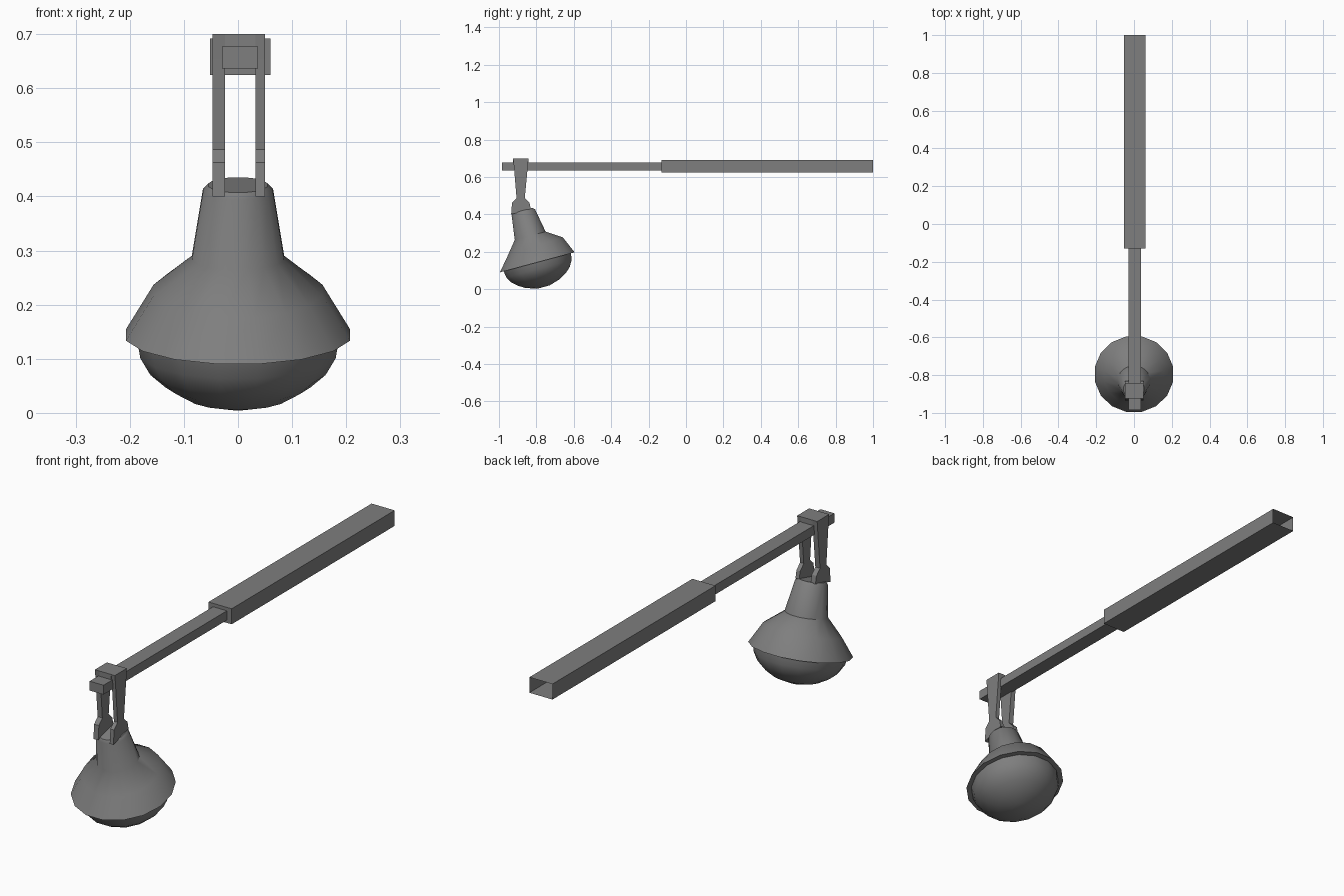
import bpy, bmesh, math
from mathutils import Matrix, Vector

cube = bpy.data.objects.get("Cube")
if cube:
    bpy.data.objects.remove(cube, do_unlink=True)

# One grey for the whole lamp
grey = bpy.data.materials.new("mid_grey")
grey.use_nodes = True
grey.diffuse_color = (0.21, 0.21, 0.21, 1)
grey.node_tree.nodes["Principled BSDF"].inputs["Base Color"].default_value = grey.diffuse_color


def finish(name, bm, smooth=False):
    bmesh.ops.recalc_face_normals(bm, faces=bm.faces)
    mesh = bpy.data.meshes.new(name)
    bm.to_mesh(mesh)
    bm.free()
    mesh.materials.append(grey)
    obj = bpy.data.objects.new(name, mesh)
    bpy.context.collection.objects.link(obj)
    if smooth:
        bpy.ops.object.select_all(action="DESELECT")
        obj.select_set(True)
        bpy.context.view_layer.objects.active = obj
        bpy.ops.object.shade_smooth_by_angle(angle=math.radians(40))
    return obj


def box(name, x0, x1, y0, y1, z0, z1, open_back=False):
    bm = bmesh.new()
    bmesh.ops.create_cube(bm, size=1)
    for v in bm.verts:
        v.co = Vector((x1 if v.co.x > 0 else x0,
                       y1 if v.co.y > 0 else y0,
                       z1 if v.co.z > 0 else z0))
    if open_back:
        back = [f for f in bm.faces if f.calc_center_median().y > y1 - 0.001]
        bmesh.ops.delete(bm, geom=back, context="FACES_ONLY")
    return finish(name, bm)


def extrude_side(name, profile, x0, x1):
    """Extrude a (y, z) outline along x."""
    bm = bmesh.new()
    face = bm.faces.new([bm.verts.new((x0, y, z)) for y, z in profile])
    out = bmesh.ops.extrude_face_region(bm, geom=[face])
    moved = [g for g in out["geom"] if isinstance(g, bmesh.types.BMVert)]
    bmesh.ops.translate(bm, verts=moved, vec=(x1 - x0, 0, 0))
    if face.is_valid and len(bm.faces) == len(profile) + 1:
        bm.faces.new(list(face.verts))
    return finish(name, bm)


# Lamp frame: origin at the rim centre, leaning forward
SIDES = 16
lamp_frame = Matrix.Translation((0, -0.795, 0.144)) @ Matrix.Rotation(math.radians(15), 4, "X")


def lathe(name, rings, cap_first=False, cap_last=False):
    """Loft rings of (radius, height, backward shift, slope)."""
    bm = bmesh.new()
    loops = []
    for r, h, shift, slope in rings:
        loop = []
        for i in range(SIDES):
            a = 2 * math.pi * (i + 0.5) / SIDES
            y = r * math.sin(a)
            loop.append(bm.verts.new(lamp_frame @ Vector((r * math.cos(a), y + shift, h + slope * y))))
        loops.append(loop)
    for low, high in zip(loops, loops[1:]):
        for i in range(SIDES):
            j = (i + 1) % SIDES
            bm.faces.new((low[i], low[j], high[j], high[i]))
    if cap_first:
        bm.faces.new(loops[0])
    if cap_last:
        bm.faces.new(loops[-1])
    return finish(name, bm, smooth=True)


# Telescopic arm: hollow outer sleeve and thin inner bar
box("outer_sleeve", -0.052, 0.06, -0.13, 1.0, 0.624, 0.692, open_back=True)
box("inner_bar", -0.03, 0.037, -0.985, -0.12, 0.636, 0.677)

# Hanger: bridge over the bar and two waisted legs gripping the lamp neck
box("hanger_bridge", -0.024, 0.032, -0.925, -0.842, 0.66, 0.70)
leg = [(-0.925, 0.70), (-0.842, 0.70), (-0.846, 0.655), (-0.862, 0.487),
       (-0.837, 0.463), (-0.83, 0.43), (-0.935, 0.40), (-0.93, 0.463),
       (-0.906, 0.487), (-0.92, 0.655)]
extrude_side("hanger_leg_right", leg, -0.047, -0.024)
extrude_side("hanger_leg_left", leg, 0.032, 0.05)

# Shade: rim, shoulder that bulges to the back, tapered neck with flat top
lathe("lamp_shade", [
    (0.188, 0.0, 0, 0),
    (0.211, 0.0, 0, 0),
    (0.159, 0.083, 0.010, 0.07),
    (0.087, 0.147, 0, 0),
    (0.066, 0.277, -0.003, 0),
    (0.056, 0.288, -0.004, 0),
], cap_last=True)

# Bulb: shallow dome below the rim
lathe("bulb", [
    (0.190, 0.0, 0, 0),
    (0.184, -0.035, 0, 0),
    (0.165, -0.068, 0, 0),
    (0.137, -0.093, 0, 0),
    (0.095, -0.118, 0, 0),
    (0.032, -0.136, 0, 0),
], cap_last=True)
